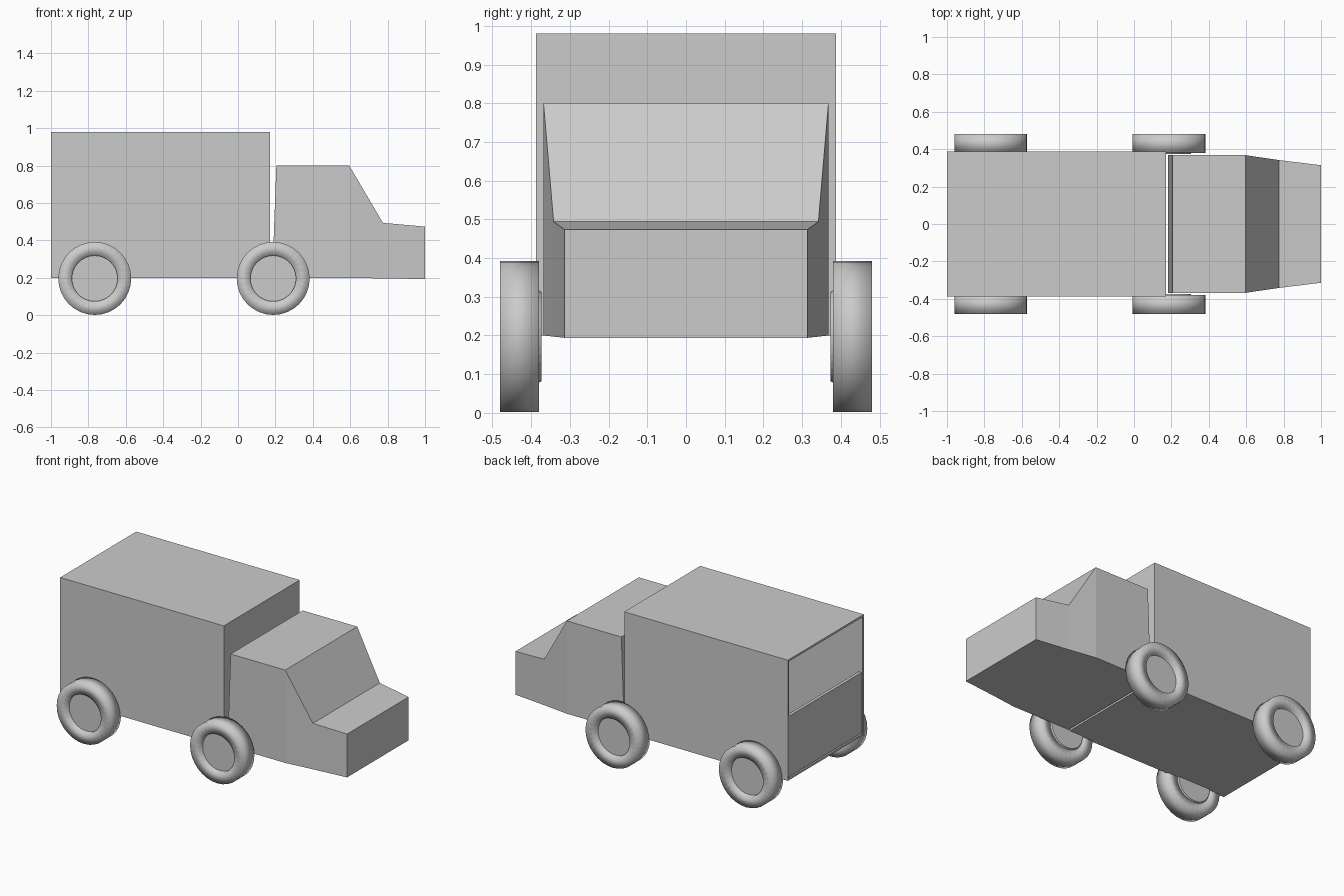
import bpy, bmesh, math
from mathutils import Matrix

if "Cube" in bpy.data.objects:
    bpy.data.objects.remove(bpy.data.objects["Cube"])


def make_object(name, bm, smooth=False):
    bmesh.ops.recalc_face_normals(bm, faces=bm.faces)
    mesh = bpy.data.meshes.new(name)
    bm.to_mesh(mesh)
    bm.free()
    for p in mesh.polygons:
        p.use_smooth = smooth
    obj = bpy.data.objects.new(name, mesh)
    bpy.context.collection.objects.link(obj)
    return obj


def block(lo, hi):
    bm = bmesh.new()
    bmesh.ops.create_cube(bm, size=1)
    for v in bm.verts:
        for i in range(3):
            v.co[i] = lo[i] if v.co[i] < 0 else hi[i]
    return bm


def lathe(name, profile, centre, side, smooth, closed, steps=32):
    """Revolve (radius, y) points round the y axis through centre."""
    bm = bmesh.new()
    rings = []
    for k in range(steps):
        a = 2 * math.pi * k / steps
        rings.append([bm.verts.new((centre[0] + r * math.cos(a), side * y,
                                    centre[1] + r * math.sin(a))) for r, y in profile])
    n = len(profile)
    for k in range(steps):
        a, b = rings[k], rings[(k + 1) % steps]
        for i in range(n if closed else n - 1):
            j = (i + 1) % n
            bm.faces.new((a[i], a[j], b[j], b[i]))
    if not closed:
        for i in (0, n - 1):
            bm.faces.new([ring[i] for ring in rings])
    return make_object(name, bm, smooth)


# Cargo box: thin walls, open at the rear
bm = block((-1, -0.388, 0.2), (0.17, 0.388, 0.98))
rear = min(bm.faces, key=lambda f: f.calc_center_median().x)
bmesh.ops.inset_region(bm, faces=[rear], thickness=0.018)
inner = bmesh.ops.extrude_discrete_faces(bm, faces=[rear])["faces"]
bmesh.ops.translate(bm, vec=(1.152, 0, 0), verts=inner[0].verts)
make_object("cargo_box", bm)

# Tailgate closing the lower half of the rear opening
make_object("tailgate", block((-0.996, -0.37, 0.218), (-0.976, 0.37, 0.61)))

# Cab: side profile (x, z) with the half width at each point
cab = [(0.183, 0.2, 0.368), (0.205, 0.8, 0.368), (0.595, 0.8, 0.368),
       (0.775, 0.494, 0.342), (1.0, 0.474, 0.314), (1.0, 0.194, 0.314),
       (0.775, 0.197, 0.342), (0.595, 0.2, 0.368)]
bm = bmesh.new()
left = [bm.verts.new((x, w, z)) for x, z, w in cab]
right = [bm.verts.new((x, -w, z)) for x, z, w in cab]
for i in range(len(cab)):
    j = (i + 1) % len(cab)
    bm.faces.new((left[i], left[j], right[j], right[i]))
for s in (left, right):
    bm.faces.new((s[0], s[1], s[2], s[7]))
    bm.faces.new((s[7], s[2], s[3], s[6]))
    bm.faces.new((s[6], s[3], s[4], s[5]))
make_object("cab", bm)

# Wheels: softly shaded square-section tyres with recessed flat hubs
for end, x in (("rear", -0.766), ("front", 0.188)):
    for label, side in (("left", 1), ("right", -1)):
        where = f"{end}_{label}"
        lathe(f"tyre_{where}", [(0.122, 0.38), (0.195, 0.38), (0.195, 0.48), (0.122, 0.48)],
              (x, 0.197), side, True, True)
        lathe(f"hub_{where}", [(0.115, 0.373), (0.122, 0.385), (0.122, 0.455)],
              (x, 0.197), side, False, False)
